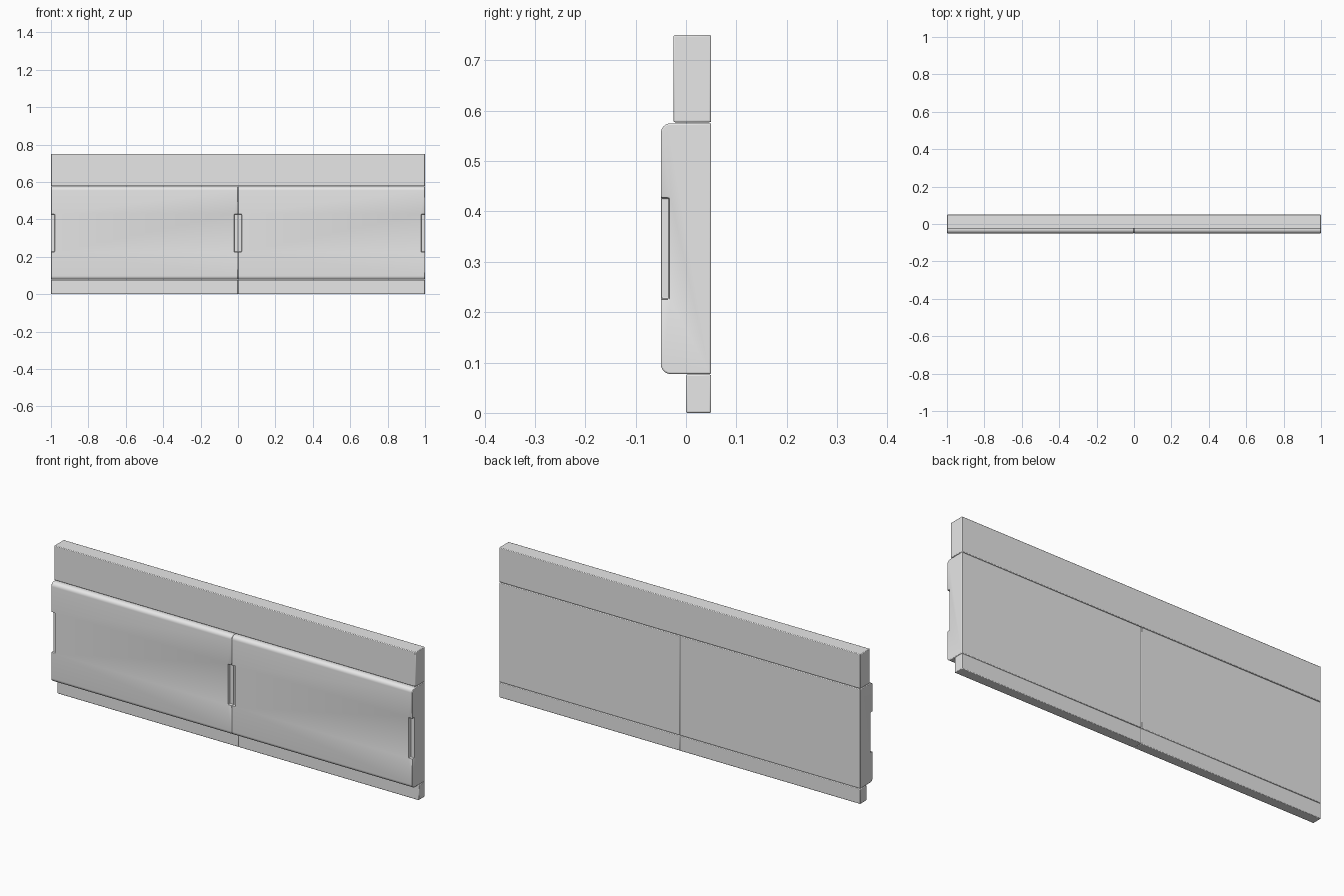
import bpy, bmesh, math

cube = bpy.data.objects.get("Cube")
if cube:
    bpy.data.objects.remove(cube, do_unlink=True)

grey = bpy.data.materials.new("plain_grey")
grey.use_nodes = True
grey.diffuse_color = (0.8, 0.8, 0.8, 1)
grey.node_tree.nodes["Principled BSDF"].inputs["Base Color"].default_value = (0.8, 0.8, 0.8, 1)


def add_box(name, x, y, z, round_front=0.0):
    """Box from (min, max) ranges, optionally with rounded long front edges."""
    bm = bmesh.new()
    bmesh.ops.create_cube(bm, size=1)
    for v in bm.verts:
        v.co = [r[0] if c < 0 else r[1] for c, r in zip(v.co, (x, y, z))]
    if round_front:
        edges = [e for e in bm.edges
                 if all(abs(v.co.y - y[0]) < 1e-5 for v in e.verts)
                 and abs(e.verts[0].co.z - e.verts[1].co.z) < 1e-5]
        bmesh.ops.bevel(bm, geom=edges, offset=round_front, segments=8,
                        profile=0.5, affect='EDGES')
    bmesh.ops.recalc_face_normals(bm, faces=bm.faces)
    mesh = bpy.data.meshes.new(name)
    bm.to_mesh(mesh)
    bm.free()
    obj = bpy.data.objects.new(name, mesh)
    mesh.materials.append(grey)
    bpy.context.collection.objects.link(obj)
    return obj


def finish(obj):
    """Soften the sharp edges slightly and shade smooth."""
    bevel = obj.modifiers.new("soft_edges", 'BEVEL')
    bevel.width = 0.003
    bevel.segments = 2
    bevel.limit_method = 'ANGLE'
    bevel.angle_limit = math.radians(40)
    bpy.ops.object.select_all(action='DESELECT')
    obj.select_set(True)
    bpy.context.view_layer.objects.active = obj
    bpy.ops.object.shade_smooth_by_angle(angle=math.radians(35))


# Top rail along the full length
finish(add_box("top_rail", (-1, 1), (-0.025, 0.05), (0.577, 0.75)))

# Finger notches at the panel ends
cutters = []
for i in (-1, 0, 1):
    c = add_box("notch_cutter", (i - 0.02, i + 0.02), (-0.1, -0.034), (0.226, 0.427))
    c.hide_render = True
    c.hide_viewport = True
    cutters.append(c)

# Two drawer fronts, each above its own plinth
for side, x, ends in (("right", (-1, 0), cutters[:2]), ("left", (0, 1), cutters[1:])):
    panel = add_box(side + "_panel", x, (-0.05, 0.05), (0.077, 0.575), 0.02)
    for cutter in ends:
        cut = panel.modifiers.new("notch", 'BOOLEAN')
        cut.operation = 'DIFFERENCE'
        cut.solver = 'EXACT'
        cut.object = cutter
    finish(panel)
    finish(add_box(side + "_plinth", x, (0, 0.05), (0, 0.076)))
